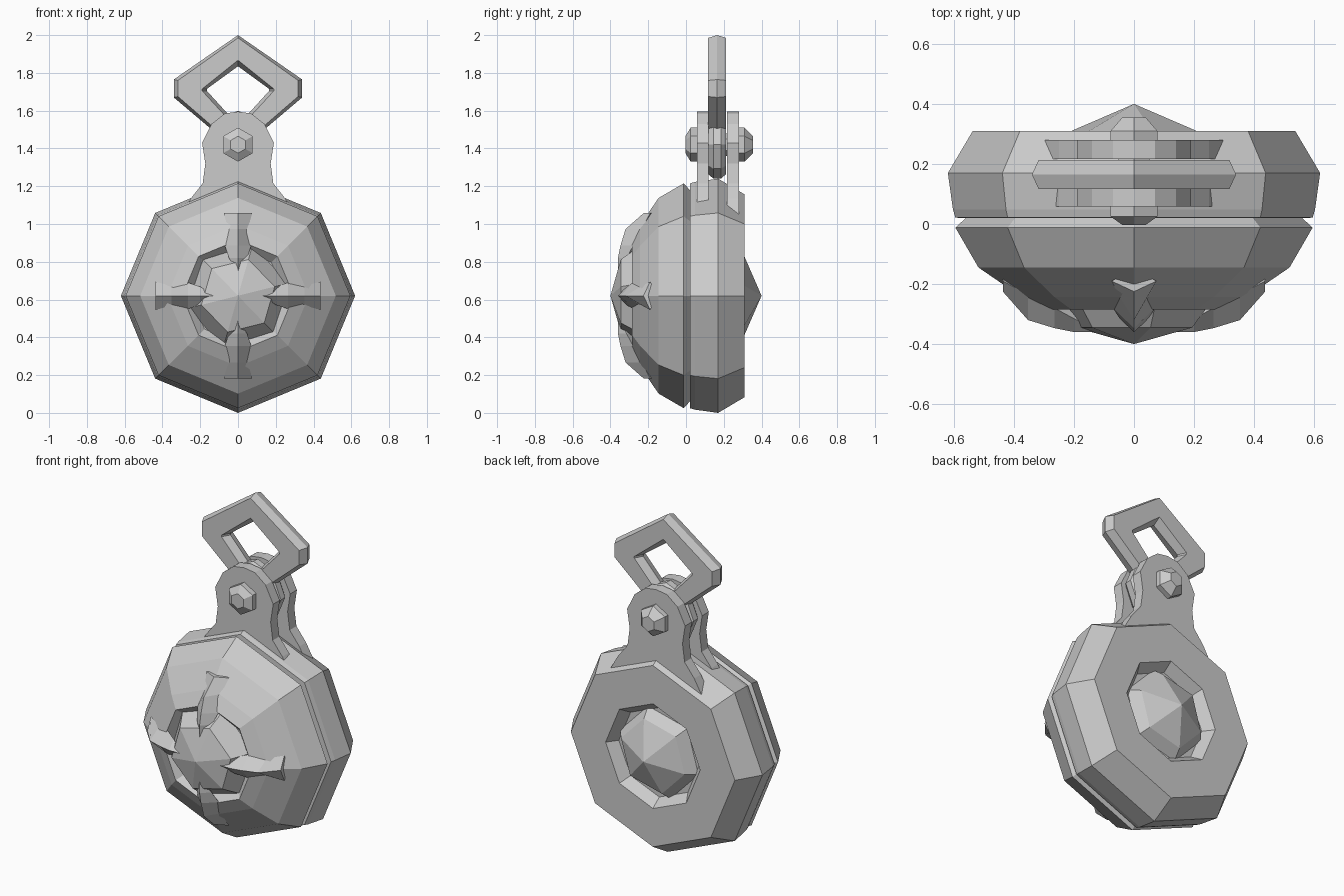
import bpy, bmesh, math

old = bpy.data.objects.get("Cube")
if old:
    bpy.data.objects.remove(old, do_unlink=True)

metal = bpy.data.materials.new("plain_grey")
metal.use_nodes = True
GREY = (0.6, 0.6, 0.6, 1)
metal.diffuse_color = GREY
metal.node_tree.nodes["Principled BSDF"].inputs["Base Color"].default_value = GREY

BODY_Z = 0.62
BOLT_Z = 1.42
MID_Y = 0.165


def finish(name, bm):
    bmesh.ops.recalc_face_normals(bm, faces=bm.faces)
    mesh = bpy.data.meshes.new(name)
    bm.to_mesh(mesh)
    bm.free()
    mesh.materials.append(metal)
    obj = bpy.data.objects.new(name, mesh)
    bpy.context.collection.objects.link(obj)
    return obj


def skin(name, loops, closed=False):
    """Bridge loops of equal length; cap the ends unless closed."""
    bm = bmesh.new()
    rows = [[bm.verts.new(p) for p in loop] for loop in loops]
    n = len(rows[0])
    pairs = list(zip(rows, rows[1:]))
    if closed:
        pairs.append((rows[-1], rows[0]))
    else:
        bm.faces.new(rows[0])
        bm.faces.new(rows[-1])
    for a, b in pairs:
        for i in range(n):
            j = (i + 1) % n
            bm.faces.new((a[i], a[j], b[j], b[i]))
    bmesh.ops.remove_doubles(bm, verts=bm.verts, dist=0.0005)
    return finish(name, bm)


def turned(name, profile, sides, z, phase=0.0):
    """Turn a (y, radius) profile about the front-to-back axis."""
    angles = [math.tau * i / sides + math.radians(phase) for i in range(sides)]
    return skin(name, [[(r * math.cos(a), y, z + r * math.sin(a)) for a in angles]
                       for y, r in profile])


def mirrored(half):
    """Close an outline given from top centre down its +x side."""
    return half + [(-x, z) for x, z in reversed(half) if x > 0]


def at_y(outline, y):
    return [(x, y, z) for x, z in outline]


# Octagonal case: domed front with a rim, seam groove, recessed back
turned("case", [(-0.24, 0.25), (-0.285, 0.295), (-0.243, 0.375), (-0.145, 0.518),
                (-0.012, 0.595), (0.02, 0.56), (0.021, 0.595), (0.048, 0.603),
                (0.17, 0.62), (0.31, 0.537), (0.31, 0.31), (0.25, 0.265)], 8, BODY_Z)

# Faceted gem showing on both sides
turned("gem", [(-0.4, 0), (-0.345, 0.2), (-0.23, 0.285),
               (0.22, 0.29), (0.31, 0.215), (0.4, 0)], 6, BODY_Z, 14)

# Four ridged claws holding the gem: radius, ridge y, base y, half width
stations = [(0.437, -0.225, -0.19, 0.075), (0.353, -0.32, -0.235, 0.052),
            (0.265, -0.347, -0.28, 0.07), (0.2, -0.36, -0.315, 0.048),
            (0.13, -0.36, -0.35, 0.003)]
for k, side in enumerate(("left", "top", "right", "bottom")):
    c, s = math.cos(k * math.pi / 2), math.sin(k * math.pi / 2)
    loops = []
    for r, ridge, base, w in stations:
        section = [(-w, base), (0, ridge), (w, base), (0, base + 0.04)]
        loops.append([(r * c - t * s, y, BODY_Z + r * s + t * c) for t, y in section])
    skin(side + "_claw", loops)

# Two flared lug plates
lug = mirrored([(0, 1.595), (0.07, 1.585), (0.14, 1.53), (0.19, 1.43), (0.173, 1.32),
                (0.187, 1.215), (0.25, 1.135), (0.29, 1.065), (0.31, 1.03), (0.2, 1.0)])
for name, y0, y1 in (("front_lug", 0.058, 0.12), ("back_lug", 0.217, 0.28)):
    skin(name, [at_y(lug, y0), at_y(lug, y1)])

# Hexagonal bolt with chamfered heads
turned("bolt", [(-0.003, 0.045), (0.025, 0.09), (0.06, 0.09), (0.061, 0.06),
                (0.275, 0.06), (0.276, 0.09), (0.31, 0.09), (0.355, 0.045)],
       6, BOLT_Z, 30)

# Diamond link with bevelled outer and inner edges
outer_mid = mirrored([(0, 2.0), (0.34, 1.765), (0.34, 1.67), (0.08, 1.45)])
outer_edge = mirrored([(0, 1.985), (0.318, 1.76), (0.318, 1.675), (0.075, 1.465)])
inner_edge = mirrored([(0, 1.867), (0.19, 1.715), (0.19, 1.705), (0.015, 1.515)])
inner_mid = mirrored([(0, 1.835), (0.165, 1.715), (0.165, 1.705), (0.015, 1.54)])
FRONT, BACK = MID_Y - 0.048, MID_Y + 0.048
skin("link", [at_y(outer_edge, FRONT), at_y(outer_mid, MID_Y), at_y(outer_edge, BACK),
              at_y(inner_edge, BACK), at_y(inner_mid, MID_Y), at_y(inner_edge, FRONT)],
     closed=True)

# Eye of the link around the bolt
turned("link_eye", [(FRONT, 0.155), (MID_Y - 0.02, 0.18), (MID_Y + 0.02, 0.18),
                    (BACK, 0.155)], 8, BOLT_Z)
